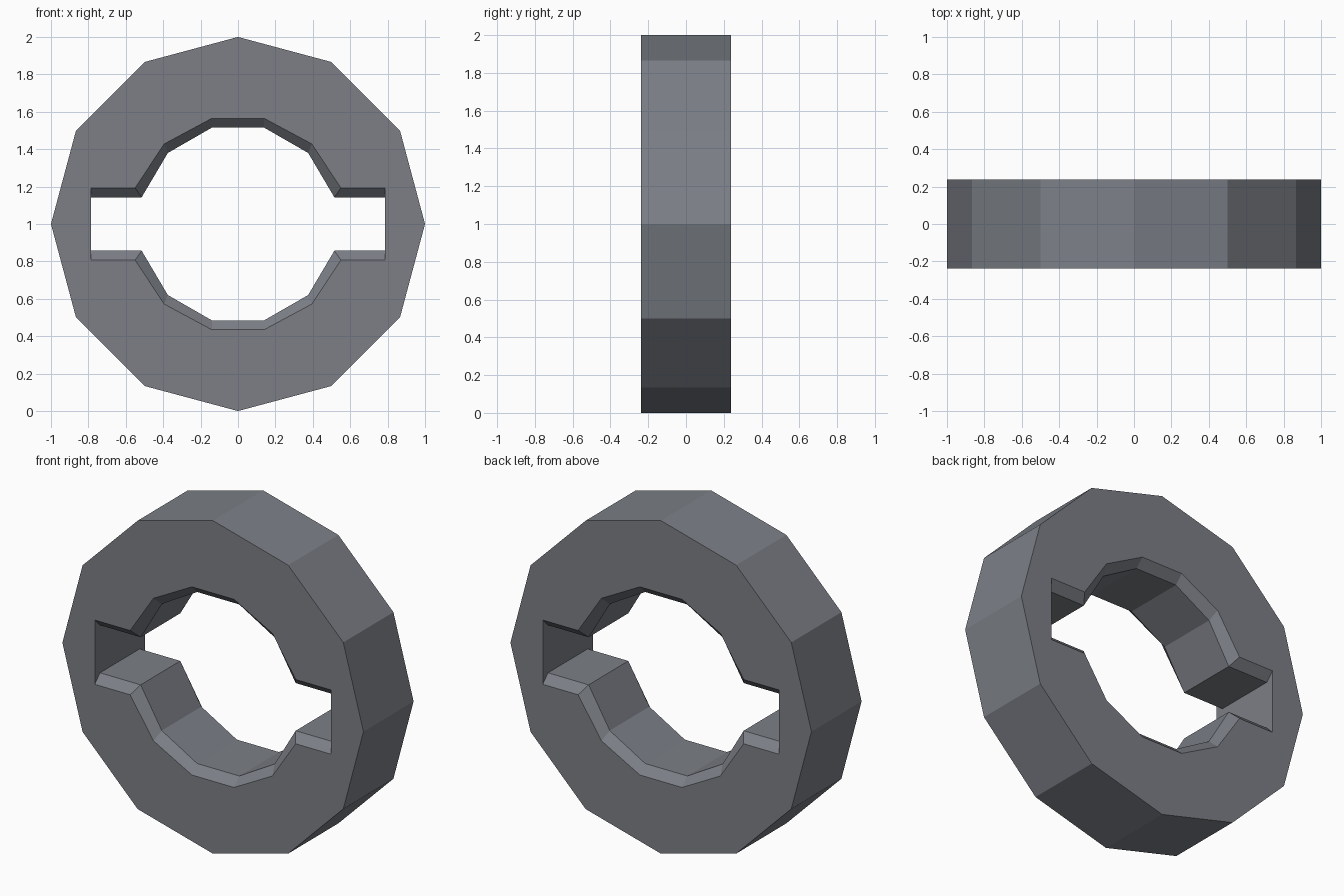
import bpy, bmesh, math

if "Cube" in bpy.data.objects:
    bpy.data.objects.remove(bpy.data.objects["Cube"])

HALF = 0.238      # half thickness
CHAMFER = 0.05    # depth of the bevel around the opening
SIDES = 12

# Upper-right quarter of the opening: wide at the faces, narrow inside
WIDE = [(0.785, 0.193), (0.55, 0.193), (0.395, 0.428), (0.14, 0.565)]
NARROW = [(0.785, 0.143), (0.515, 0.143), (0.375, 0.38), (0.14, 0.515)]


def full_loop(quarter):
    """Mirror a quarter outline into a closed loop."""
    half = quarter + [(-x, z) for x, z in reversed(quarter)]
    return half + [(-x, -z) for x, z in half]


def add_ring(bm, pts, y):
    verts = [bm.verts.new((x, y, z + 1)) for x, z in pts]
    edges = [bm.edges.new((verts[i], verts[i - 1])) for i in range(len(verts))]
    return verts, edges


def join_rings(bm, a, b):
    for i in range(len(a)):
        bm.faces.new((a[i - 1], a[i], b[i], b[i - 1]))


bm = bmesh.new()

# Outer twelve-sided rim
rim = [(math.cos(2 * math.pi * i / SIDES), math.sin(2 * math.pi * i / SIDES))
       for i in range(SIDES)]
rim_front, rim_front_e = add_ring(bm, rim, -HALF)
rim_back, rim_back_e = add_ring(bm, rim, HALF)
join_rings(bm, rim_front, rim_back)

# Opening with side slots, chamfered towards both faces
sections = [(WIDE, -HALF), (NARROW, -HALF + CHAMFER),
            (NARROW, HALF - CHAMFER), (WIDE, HALF)]
rings = [add_ring(bm, full_loop(q), y) for q, y in sections]
for (a, _), (b, _) in zip(rings, rings[1:]):
    join_rings(bm, a, b)

# Flat front and back faces
for outer, inner, ny in ((rim_front_e, rings[0][1], -1), (rim_back_e, rings[-1][1], 1)):
    bmesh.ops.triangle_fill(bm, edges=outer + inner, use_beauty=True, normal=(0, ny, 0))

bmesh.ops.recalc_face_normals(bm, faces=bm.faces)
mesh = bpy.data.meshes.new("slotted_ring")
bm.to_mesh(mesh)
bm.free()

# Dark blue-grey metal
metal = bpy.data.materials.new("dark_metal")
metal.diffuse_color = (0.2, 0.212, 0.24, 1)
metal.use_nodes = True
metal.node_tree.nodes["Principled BSDF"].inputs["Base Color"].default_value = metal.diffuse_color
mesh.materials.append(metal)
bpy.context.collection.objects.link(bpy.data.objects.new("slotted_ring", mesh))
